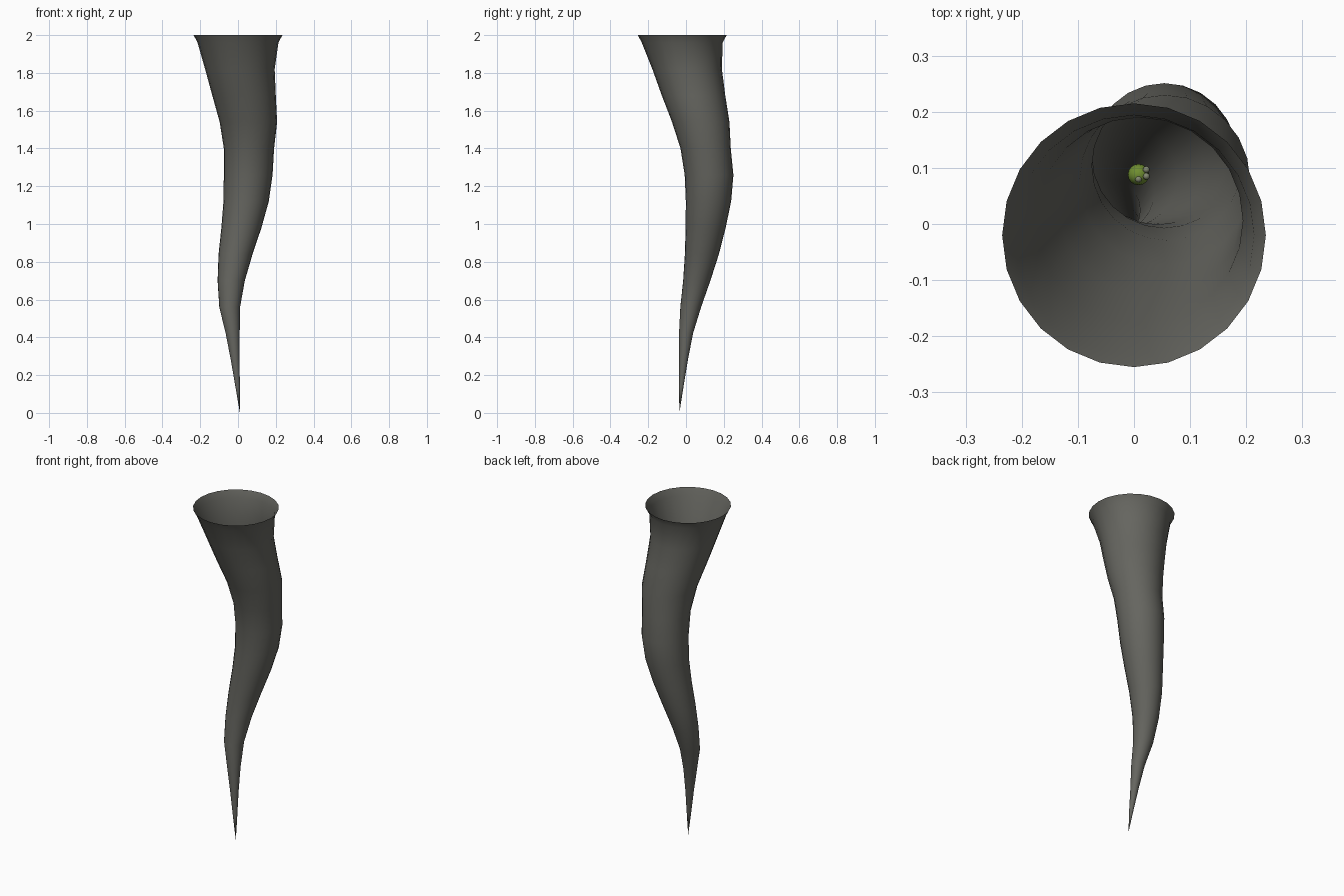
import bpy, bmesh, math

if "Cube" in bpy.data.objects:
    bpy.data.objects.remove(bpy.data.objects["Cube"])

def material(name, rgb):
    m = bpy.data.materials.new(name)
    m.diffuse_color = (*rgb, 1)
    m.use_nodes = True
    m.node_tree.nodes["Principled BSDF"].inputs["Base Color"].default_value = m.diffuse_color
    return m

horn_grey = material("horn_grey", (0.13, 0.13, 0.115))
moss_green = material("moss_green", (0.16, 0.27, 0.03))
pale_grey = material("pale_grey", (0.22, 0.24, 0.16))

def finish(bm, name, mat):
    me = bpy.data.meshes.new(name)
    bm.to_mesh(me)
    bm.free()
    me.materials.append(mat)
    for p in me.polygons:
        p.use_smooth = True
    ob = bpy.data.objects.new(name, me)
    bpy.context.collection.objects.link(ob)
    return ob

# Spiralling horn: centre x, centre y, height, radius of each ring
RINGS = [
    (-0.002, -0.025, 0.14, 0.012), (-0.015, -0.013, 0.28, 0.023),
    (-0.028, 0.000, 0.42, 0.037), (-0.044, 0.025, 0.56, 0.055),
    (-0.036, 0.057, 0.70, 0.072), (-0.013, 0.084, 0.84, 0.090),
    (0.018, 0.104, 0.98, 0.106), (0.043, 0.119, 1.12, 0.120),
    (0.054, 0.122, 1.26, 0.129), (0.058, 0.104, 1.40, 0.133),
    (0.055, 0.078, 1.54, 0.152), (0.032, 0.040, 1.68, 0.168),
    (0.010, 0.006, 1.82, 0.184), (0.000, -0.020, 1.96, 0.214),
    (0.000, -0.020, 2.00, 0.235),
]
SIDES = 24
bm = bmesh.new()
loops = []
for cx, cy, z, r in RINGS:
    loops.append([bm.verts.new((cx + r * math.cos(2 * math.pi * i / SIDES),
                                cy + r * math.sin(2 * math.pi * i / SIDES), z))
                  for i in range(SIDES)])
tip = bm.verts.new((0.010, -0.035, 0))
for i in range(SIDES):
    j = (i + 1) % SIDES
    bm.faces.new((tip, loops[0][j], loops[0][i]))
    for a, b in zip(loops, loops[1:]):
        bm.faces.new((a[i], a[j], b[j], b[i]))
finish(bm, "horn", horn_grey)

# Small green lump deep inside the horn
def ball(name, x, y, z, r, mat):
    bm = bmesh.new()
    bmesh.ops.create_uvsphere(bm, u_segments=16, v_segments=8, radius=r)
    bmesh.ops.translate(bm, verts=bm.verts, vec=(x, y, z))
    return finish(bm, name, mat)

ball("inner_lump", 0.008, 0.088, 0.72, 0.019, moss_green)

# Tiny beads on the lump
for n, (x, y) in enumerate([(0.022, 0.085), (0.008, 0.080), (0.022, 0.097)]):
    ball(f"bead_{n}", x, y, 0.735, 0.006, pale_grey)
